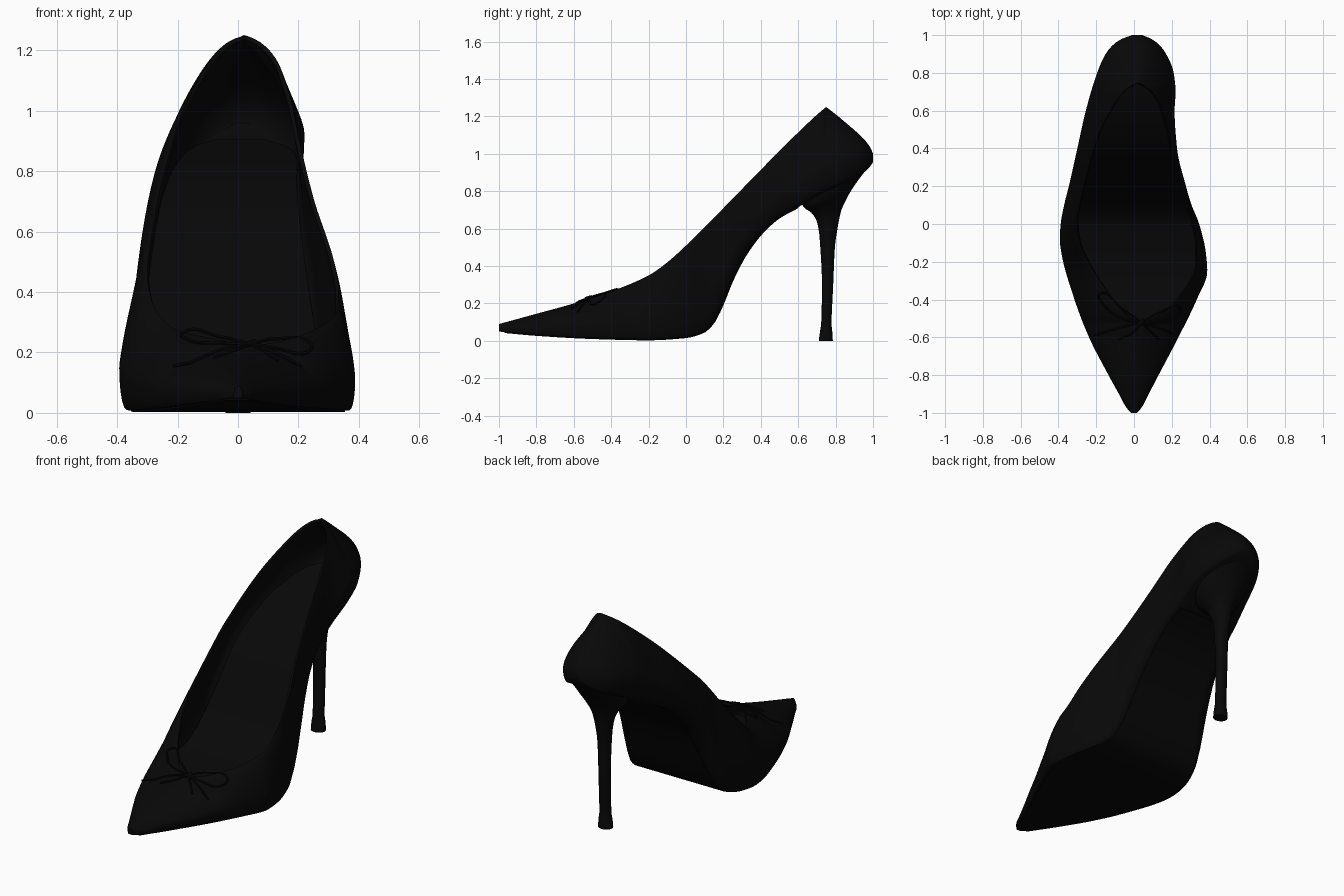
import bpy, bmesh, math

if "Cube" in bpy.data.objects:
    bpy.data.objects.remove(bpy.data.objects["Cube"])

black = bpy.data.materials.new("soft black")
black.diffuse_color = (0.0024, 0.0024, 0.0024, 1)
black.use_nodes = True
black.node_tree.nodes["Principled BSDF"].inputs["Base Color"].default_value = black.diffuse_color


def curve(pts):
    """Monotone cubic through (t, value) points."""
    t = [p[0] for p in pts]
    v = [p[1] for p in pts]
    d = [(v[i + 1] - v[i]) / (t[i + 1] - t[i]) for i in range(len(t) - 1)]
    m = [d[0]] + [0 if a * b <= 0 else 2 * a * b / (a + b) for a, b in zip(d, d[1:])] + [d[-1]]

    def f(x):
        x = min(max(x, t[0]), t[-1])
        i = 0
        while i < len(d) - 1 and x > t[i + 1]:
            i += 1
        h = t[i + 1] - t[i]
        s = (x - t[i]) / h
        return (v[i] * (1 + 2 * s) * (1 - s) ** 2 + m[i] * h * s * (1 - s) ** 2
                + v[i + 1] * s * s * (3 - 2 * s) + m[i + 1] * h * s * s * (s - 1))
    return f


# side profile: sole line, top line, and how much lower the left top line sits
z_bot = curve([(-1, .05), (-.8, .032), (-.5, .015), (-.2, .008), (0, .02), (.1, .05), (.15, .1),
               (.2, .2), (.25, .325), (.33, .475), (.42, .59), (.5, .66), (.6, .715), (.7, .775),
               (.8, .825), (.9, .87), (.97, .915), (1, .955)])
z_top = curve([(-1, .09), (-.8, .145), (-.6, .2), (-.4, .265), (-.2, .35), (-.1, .42), (0, .51),
               (.2, .71), (.4, .915), (.6, 1.115), (.74, 1.243), (.75, 1.25), (.76, 1.243),
               (.85, 1.17), (.95, 1.08), (.985, 1.035), (1, 1.0)])
left_drop = curve([(-1, 0), (-.5, 0), (-.2, .05), (0, .05), (.25, 0), (1, 0)])
# plan outline, left and right
x_left = curve([(-1, -.015), (-.97, -.042), (-.9, -.08), (-.8, -.135), (-.6, -.238), (-.4, -.315),
                (-.15, -.385), (-.08, -.393), (0, -.388), (.1, -.37), (.2, -.345), (.4, -.3),
                (.6, -.255), (.8, -.195), (.9, -.15), (.97, -.085), (1, -.01)])
x_right = curve([(-1, .015), (-.97, .042), (-.9, .078), (-.8, .13), (-.6, .235), (-.4, .332),
                 (-.25, .388), (-.15, .38), (0, .345), (.1, .305), (.2, .275), (.4, .228), (.6, .215),
                 (.7, .22), (.8, .21), (.9, .17), (.97, .11), (1, .045)])
# opening outline
FRONT, BACK = -.53, .75
rim_left = curve([(-1, 0), (-.8, 0), (FRONT, .03), (-.5, -.02), (-.4, -.11), (-.21, -.235), (-.1, -.285),
                  (0, -.3), (.2, -.265), (.4, -.21), (.5, -.175), (.6, -.125), (.65, -.095), (.7, -.055),
                  (.73, -.02), (BACK, .02), (1, .02)])
rim_right = curve([(FRONT, .03), (-.5, .11), (-.42, .21), (-.3, .3), (-.22, .33), (-.1, .332), (0, .315),
                   (.2, .25), (.4, .2), (.5, .18), (.6, .15), (.65, .13), (.7, .095),
                   (.73, .06), (BACK, .02)])
power = curve([(-1, 1.6), (FRONT, 1.6), (0, 1.4), (.4, 1.35), (.6, 1.15), (BACK, 1.25), (.85, 1.45), (1, 2)])
base_width = curve([(-1, .9), (-.2, .95), (.1, .9), (.3, .78), (.6, .8), (.8, .84), (1, .8)])


def rim(y):
    a = rim_left(y)
    return (a, a) if y <= FRONT or y >= BACK else (a, rim_right(y))


def waist_z(y):
    return z_bot(y) + .32 * (z_top(y) - z_bot(y))


def section(y):
    """Cross-section from left rim, under the sole, to right rim."""
    zb, zw, n, k = z_bot(y), waist_z(y), power(y), base_width(y)
    drop = left_drop(y) if FRONT < y < BACK else 0
    sides = []
    for w, r, zt in zip((x_left(y), x_right(y)), rim(y), (z_top(y) - drop, z_top(y))):
        pts = []
        for i in range(15):
            a = math.pi / 2 * (1 - i / 14)
            c, s = max(math.cos(a), 0) ** (2 / n), max(math.sin(a), 0) ** (2 / n)
            if i == 0:
                c, s = 0, 1
            pts.append((r + (w - r) * c, y, zw + (zt - zw) * s))
        for i in range(1, 6):
            a = math.pi / 2 * (1 - i / 5)
            pts.append((w * k + w * (1 - k) * math.sin(a), y, zb + (zw - zb) * (1 - math.cos(a))))
        pts.append((w * k * .5, y, zb))
        sides.append(pts)
    mid = ((x_left(y) + x_right(y)) * k / 2 * .3, y, zb)
    return sides[0] + [mid] + sides[1][::-1]


def loft(name, rings, closed=False, caps=False, thickness=0, offset=-1):
    bm = bmesh.new()
    rows = [[bm.verts.new(p) for p in ring] for ring in rings]
    n = len(rows[0])
    for a, b in zip(rows, rows[1:]):
        for i in range(n if closed else n - 1):
            j = (i + 1) % n
            bm.faces.new((a[i], a[j], b[j], b[i]))
    if caps:
        bm.faces.new(rows[0])
        bm.faces.new(rows[-1])
    bmesh.ops.remove_doubles(bm, verts=bm.verts, dist=.0002)
    bmesh.ops.recalc_face_normals(bm, faces=bm.faces)
    low = min(bm.faces, key=lambda f: f.calc_center_median().z)
    if low.normal.z > 0:
        bmesh.ops.reverse_faces(bm, faces=bm.faces)
    me = bpy.data.meshes.new(name)
    bm.to_mesh(me)
    bm.free()
    ob = bpy.data.objects.new(name, me)
    bpy.context.collection.objects.link(ob)
    if thickness:
        mod = ob.modifiers.new("thickness", 'SOLIDIFY')
        mod.thickness, mod.offset = thickness, offset
    finish(ob)
    return ob


def finish(ob):
    bpy.ops.object.select_all(action='DESELECT')
    ob.select_set(True)
    bpy.context.view_layer.objects.active = ob
    for mod in list(ob.modifiers):
        bpy.ops.object.modifier_apply(modifier=mod.name)
    ob.data.materials.clear()
    ob.data.materials.append(black)
    bpy.ops.object.shade_smooth_by_angle(angle=math.radians(40))


# upper: hollow shell with toe and heel counter
stations = sorted({round(-1 + .02 * i, 3) for i in range(101)}
                  | {FRONT, -.525, -.515, BACK, .745, .735, -.99, .99, .995})
loft("shoe_upper", [section(y) for y in stations], caps=True, thickness=.014)


def strip(name, y0, y1, zfun, fac, thickness):
    rings = []
    for i in range(61):
        y = y0 + (y1 - y0) * i / 60
        a, b, f = x_left(y), x_right(y), fac(y)
        rings.append([((a + (b - a) * j / 8) * f, y, zfun(y)) for j in range(9)])
    loft(name, rings, thickness=thickness, offset=0)


# insole (rounded at the heel end) and outsole
insole_z = curve([(-.7, .06), (-.3, .06), (0, .1), (.1, .18), (.2, .32), (.4, .62), (.6, .77), (.75, .84), (.92, .9)])
insole_w = curve([(-.7, .9), (.75, .9), (.87, .8), (.92, .55)])
strip("insole", -.7, .92, insole_z, insole_w, .01)
strip("outsole", -.97, .6, lambda y: z_bot(y) - .002, lambda y: base_width(y) * .96, .006)

# stiletto heel: front z, back z, front y, back y, half width
heel = [(0, 0, .71, .785, .042), (.04, .04, .715, .783, .04), (.1, .1, .723, .778, .034),
        (.3, .3, .727, .787, .034), (.5, .5, .718, .796, .038), (.59, .6, .71, .81, .046),
        (.645, .69, .697, .828, .062), (.685, .755, .67, .856, .092), (.71, .815, .635, .89, .127),
        (.745, .905, .61, .955, .15)]
columns = [curve([(i, row[c]) for i, row in enumerate(heel)]) for c in range(5)]
rings = []
for i in range(4 * (len(heel) - 1) + 1):
    zf, zr, yf, yr, hw = [c(i / 4) for c in columns]
    ring = []
    for j in range(32):
        a = math.tau * j / 32
        s = (1 - math.cos(a)) / 2
        ring.append((hw * math.sin(a) + .01 * (i / 36) ** 4, yf + (yr - yf) * s, zf + (zr - zf) * s))
    rings.append(ring)
loft("stiletto_heel", rings, closed=True, caps=True)


# bow of thin cord lying on the toe
def vamp_z(x, y):
    ra, rb = rim(y)
    r, w = (ra, x_left(y)) if x < (ra + rb) / 2 else (rb, x_right(y))
    q = min(max((x - r) / (w - r), 0), 1)
    n, zw = power(y), waist_z(y)
    return zw + (z_top(y) - zw) * (1 - q ** n) ** (1 / n)


def cord(name, pts, radius=.0055):
    cu = bpy.data.curves.new(name, 'CURVE')
    cu.dimensions = '3D'
    cu.bevel_depth, cu.bevel_resolution, cu.use_fill_caps = radius, 2, True
    sp = cu.splines.new('BEZIER')
    sp.bezier_points.add(len(pts) - 1)
    for bp, (x, y) in zip(sp.bezier_points, pts):
        bp.co = (x, y, max(vamp_z(x, y) + .005, .155))
        bp.handle_left_type = bp.handle_right_type = 'AUTO'
    ob = bpy.data.objects.new(name, cu)
    bpy.context.collection.objects.link(ob)
    bpy.ops.object.select_all(action='DESELECT')
    ob.select_set(True)
    bpy.context.view_layer.objects.active = ob
    bpy.ops.object.convert(target='MESH')
    finish(bpy.context.view_layer.objects.active)


knot = (.04, -.52)
cord("bow_loop_left", [knot, (-.06, -.45), (-.18, -.37), (-.16, -.43), (-.06, -.5), knot])
cord("bow_loop_right", [knot, (.13, -.47), (.24, -.44), (.22, -.49), (.13, -.52), knot])
cord("bow_tail_left", [knot, (-.08, -.55), (-.15, -.57), (-.215, -.59)])
cord("bow_tail_left_inner", [knot, (0, -.57), (-.08, -.61)])
cord("bow_tail_right", [knot, (.13, -.55), (.21, -.58)])
cord("bow_tail_right_inner", [knot, (.09, -.57), (.13, -.61)])
cord("bow_knot", [(.025, -.535), (.055, -.505)], .011)
